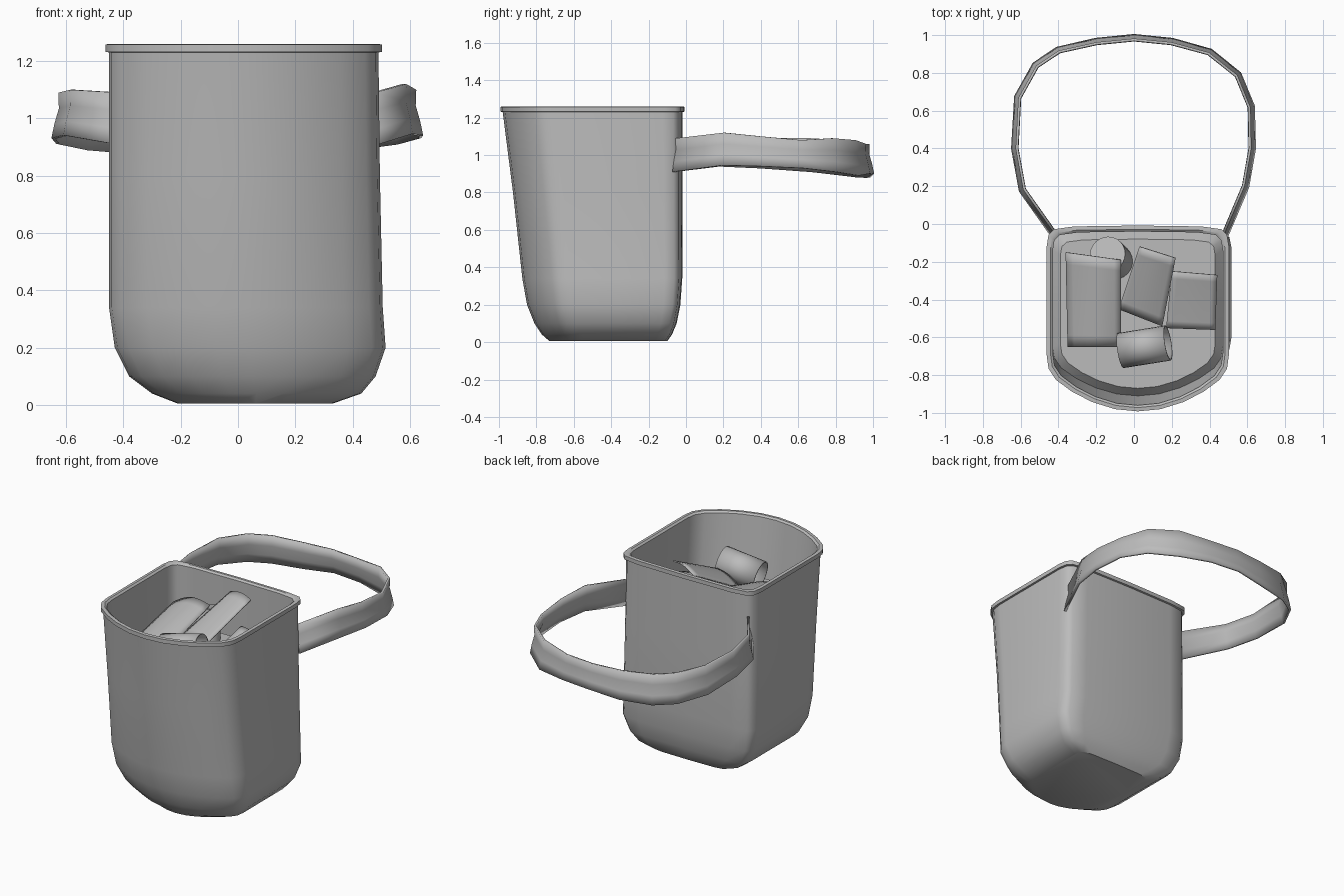
import bpy
import bmesh
import math
from mathutils import Vector

cube = bpy.data.objects.get("Cube")
if cube:
    bpy.data.objects.remove(cube, do_unlink=True)

grey = bpy.data.materials.new("plain_grey")
grey.use_nodes = True
grey.diffuse_color = (0.5, 0.5, 0.5, 1)
grey.node_tree.nodes["Principled BSDF"].inputs["Base Color"].default_value = (0.5, 0.5, 0.5, 1)


def finish(name, bm, thickness=0.0, angle=40):
    """Turn a bmesh into a smooth shaded object, thickened if asked."""
    bmesh.ops.recalc_face_normals(bm, faces=bm.faces)
    mesh = bpy.data.meshes.new(name)
    bm.to_mesh(mesh)
    bm.free()
    mesh.materials.append(grey)
    obj = bpy.data.objects.new(name, mesh)
    bpy.context.collection.objects.link(obj)
    if thickness:
        solid = obj.modifiers.new("thickness", "SOLIDIFY")
        solid.thickness = thickness
        solid.offset = 0
    bpy.ops.object.select_all(action="DESELECT")
    obj.select_set(True)
    bpy.context.view_layer.objects.active = obj
    bpy.ops.object.shade_smooth_by_angle(angle=math.radians(angle))
    return obj


def loft(rows, closed=True, cap_start=False, cap_end=False):
    """Skin a list of equal length point rows."""
    bm = bmesh.new()
    rings = [[bm.verts.new(p) for p in row] for row in rows]
    count = len(rings[0])
    for low, high in zip(rings, rings[1:]):
        for i in range(count if closed else count - 1):
            j = (i + 1) % count
            bm.faces.new((low[i], low[j], high[j], high[i]))
    if cap_start:
        bm.faces.new(rings[0])
    if cap_end:
        bm.faces.new(rings[-1])
    return bm


# Container: half outline (across, front to back), mirrored to a full ring
half = [(0, 0), (0.25, 0.012), (0.5, 0.05), (0.72, 0.105), (0.9, 0.17), (0.98, 0.23),
        (1, 0.3), (1, 0.6), (1, 0.89), (0.98, 0.95), (0.92, 0.98), (0.7, 0.995), (0, 1)]
outline = half + [(-u, v) for u, v in reversed(half[1:-1])]


def section(z, left, right, front, back, grow=0.0):
    left, right, front, back = left - grow, right + grow, front - grow, back + grow
    middle, width = (left + right) / 2, (right - left) / 2
    return [(middle + u * width, front + v * (back - front), z) for u, v in outline]


top = (-0.45, 0.49, -0.98, -0.02)
inner = (-0.45, 0.49, -0.93, -0.02)
container = loft([
    section(0.005, -0.21, 0.33, -0.73, -0.10),
    section(0.04, -0.30, 0.43, -0.77, -0.075),
    section(0.1, -0.38, 0.48, -0.81, -0.05),
    section(0.2, -0.43, 0.515, -0.85, -0.03),
    section(0.34, -0.45, 0.505, -0.875, -0.02),
    section(0.8, -0.45, 0.495, -0.925, -0.02),
    # rim lip
    section(1.23, *top),
    section(1.232, *top, grow=0.012),
    section(1.258, *top, grow=0.012),
    section(1.26, *top, grow=-0.008),
    section(1.25, *top, grow=-0.02),
    # inner wall and raised floor
    section(0.85, *inner, grow=-0.02),
    section(0.9, *inner, grow=-0.06),
], cap_start=True, cap_end=True)
finish("container", container)

# Strap: plan position, lower edge, upper edge
path = [(-0.42, -0.06, 0.91, 1.09), (-0.59, 0.18, 0.94, 1.1), (-0.63, 0.4, 0.93, 1.09),
        (-0.615, 0.67, 0.91, 1.09), (-0.52, 0.84, 0.89, 1.08), (-0.4, 0.92, 0.88, 1.07),
        (-0.2, 0.965, 0.88, 1.06), (0, 0.985, 0.9, 1.06), (0.2, 0.965, 0.9, 1.06),
        (0.4, 0.91, 0.89, 1.08), (0.55, 0.79, 0.91, 1.09), (0.62, 0.62, 0.93, 1.08),
        (0.625, 0.4, 0.94, 1.1), (0.59, 0.2, 0.945, 1.12), (0.48, -0.06, 0.91, 1.09)]
centre = Vector((0, 0.42))
strap_rows = []
for x, y, low, high in path:
    out = (Vector((x, y)) - centre).normalized()
    row = []
    for t, shift in ((0, 0.014), (0.3, 0.004), (0.65, -0.012), (1, -0.01)):
        row.append((x + out.x * shift, y + out.y * shift, low + t * (high - low)))
    strap_rows.append(row)
finish("strap", loft(strap_rows, closed=False), 0.014, 50)


# Loose sheets: four corners blended into a bowed grid
def sheet(name, corners, bow, steps=8):
    a, b, c, d = (Vector(p) for p in corners)
    rows = []
    for i in range(steps + 1):
        t = i / steps
        row = []
        for j in range(steps + 1):
            s = j / steps
            p = a.lerp(b, s).lerp(d.lerp(c, s), t)
            p.z += bow * math.sin(math.pi * s)
            row.append(p)
        rows.append(row)
    finish(name, loft(rows, closed=False), 0.008)


sheet("left_sheet", [(-0.36, -0.15, 1.05), (-0.07, -0.19, 1.12),
                     (-0.07, -0.65, 0.99), (-0.35, -0.65, 0.95)], 0.04)
sheet("middle_sheet", [(0.03, -0.12, 1.21), (0.22, -0.18, 1.23),
                       (0.15, -0.54, 1.06), (-0.08, -0.45, 1.03)], 0.02)
sheet("right_sheet", [(0.2, -0.25, 1.08), (0.44, -0.27, 1.03),
                      (0.43, -0.56, 0.96), (0.17, -0.55, 0.98)], 0.01)


# Rolled tubes between two end points
def tube(name, start, end, radius, capped):
    start, end = Vector(start), Vector(end)
    turn = (end - start).to_track_quat("Z", "Y")
    ring = [turn @ Vector((radius * math.cos(k * math.tau / 24),
                           radius * math.sin(k * math.tau / 24), 0)) for k in range(24)]
    rows = [[p + v for v in ring] for p in (start, end)]
    finish(name, loft(rows, cap_start=capped, cap_end=capped), 0 if capped else 0.008)


tube("open_roll", (-0.07, -0.67, 1.02), (0.18, -0.63, 1.07), 0.09, False)
tube("upright_roll", (-0.1, -0.2, 0.88), (-0.14, -0.16, 1.08), 0.095, True)
